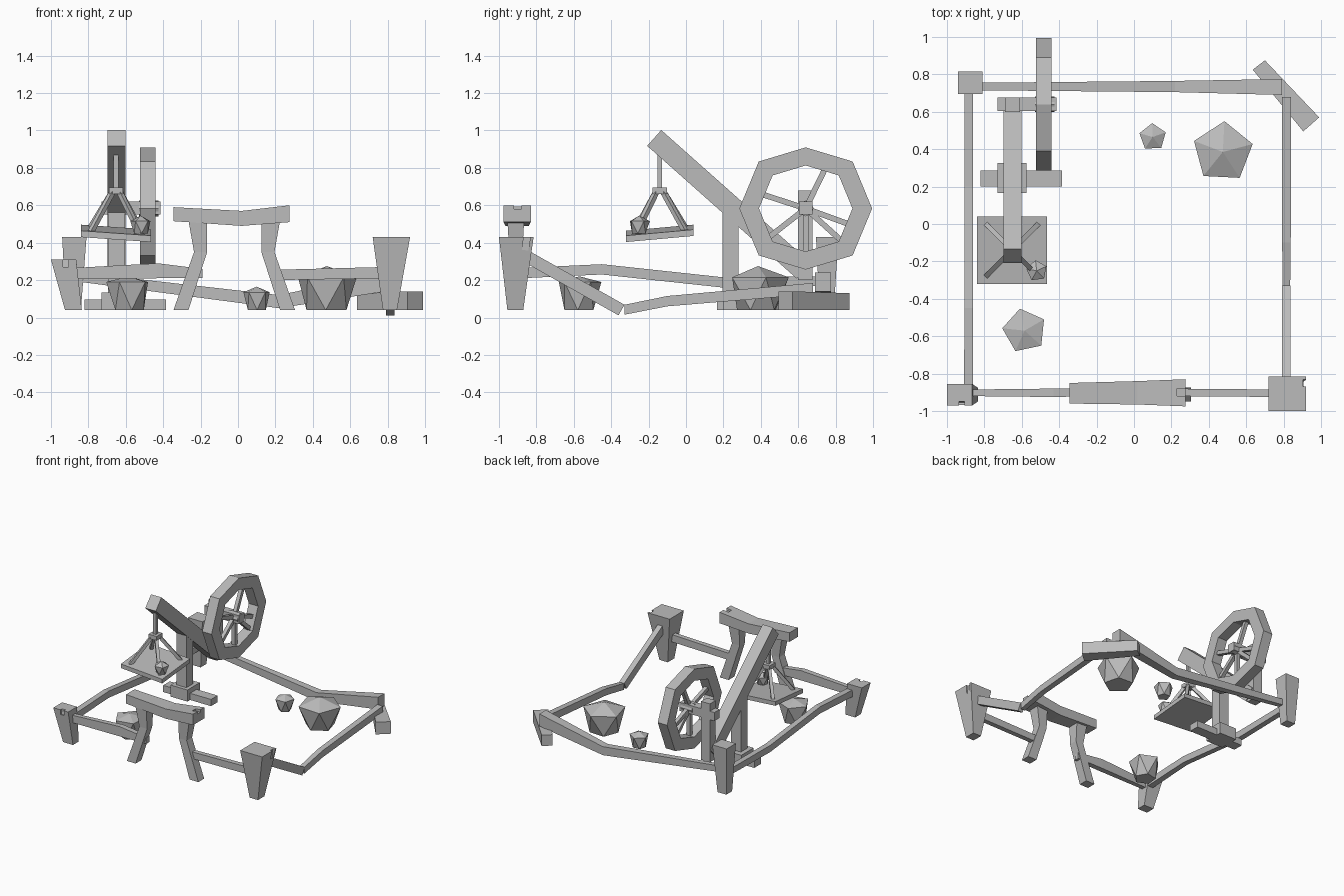
import bpy, bmesh, math
from mathutils import Vector

cube = bpy.data.objects.get("Cube")
if cube:
    bpy.data.objects.remove(cube, do_unlink=True)

grey = bpy.data.materials.new("plain grey")
grey.use_nodes = True
grey.diffuse_color = (0.5, 0.5, 0.5, 1)
grey.node_tree.nodes["Principled BSDF"].inputs["Base Color"].default_value = (0.5, 0.5, 0.5, 1)


def loft(name, rings, closed=False):
    """Skin a list of equal rings; cap the ends unless closed."""
    bm = bmesh.new()
    vs = [[bm.verts.new(p) for p in r] for r in rings]
    n = len(vs[0])
    pairs = list(zip(vs, vs[1:])) + ([(vs[-1], vs[0])] if closed else [])
    for a, b in pairs:
        for i in range(n):
            j = (i + 1) % n
            bm.faces.new((a[i], a[j], b[j], b[i]))
    if not closed:
        bm.faces.new(vs[0])
        bm.faces.new(vs[-1])
    return finish(name, bm)


def finish(name, bm):
    bmesh.ops.recalc_face_normals(bm, faces=bm.faces)
    me = bpy.data.meshes.new(name)
    bm.to_mesh(me)
    bm.free()
    me.materials.append(grey)
    ob = bpy.data.objects.new(name, me)
    bpy.context.collection.objects.link(ob)
    return ob


def rect(axis, pos, a0, a1, b0, b1):
    """Rectangle square to an axis; a and b run along the other two axes."""
    ring = []
    for a, b in ((a0, b0), (a1, b0), (a1, b1), (a0, b1)):
        p = [a, b]
        p.insert(axis, pos)
        ring.append(p)
    return ring


def beam(name, axis, *sections):
    return loft(name, [rect(axis, *s) for s in sections])


def box(name, x0, x1, y0, y1, z0, z1):
    return beam(name, 0, (x0, y0, y1, z0, z1), (x1, y0, y1, z0, z1))


def strut(name, start, end, w, h):
    """Square-cut bar between two points."""
    start, end = Vector(start), Vector(end)
    d = (end - start).normalized()
    side = d.cross((0, 0, 1))
    side = side.normalized() if side.length > 0.01 else Vector((1, 0, 0))
    up = side.cross(d)
    return loft(name, [[c + side * w / 2 * i + up * h / 2 * j
                        for i, j in ((-1, -1), (1, -1), (1, 1), (-1, 1))] for c in (start, end)])


def notch(ob, start, end, size):
    """Cut a small splintered nick out of a part."""
    cutter = strut("cutter", start, end, size, size)
    cutter.hide_render = True
    mod = ob.modifiers.new("nick", "BOOLEAN")
    mod.operation, mod.object, mod.solver = "DIFFERENCE", cutter, "EXACT"
    bpy.context.view_layer.objects.active = ob
    bpy.ops.object.modifier_apply(modifier=mod.name)
    bpy.data.objects.remove(cutter, do_unlink=True)


# Corner posts, wider at the top
right_post = beam("front_right_post", 2, (0.04, 0.775, 0.85, -0.955, -0.87),
                  (0.43, 0.72, 0.92, -1.0, -0.815))
left_post = beam("front_left_post", 2, (0.04, -0.925, -0.835, -0.95, -0.875),
                 (0.31, -1.0, -0.865, -0.97, -0.855))
beam("back_left_post", 2, (0.04, -0.92, -0.84, 0.715, 0.79), (0.43, -0.94, -0.81, 0.695, 0.815))
notch(right_post, (0.92, -0.86, 0.36), (0.92, -0.84, 0.5), 0.035)
notch(left_post, (-0.92, -0.97, 0.27), (-0.92, -0.95, 0.4), 0.03)

# Fallen post lying on the ground
loft("fallen_post", [[(*p, 0.04), (*q, 0.04), (*q, z), (*p, z)] for p, q, z in (
    ((0.635, 0.825), (0.70, 0.875), 0.13), ((0.905, 0.495), (0.99, 0.57), 0.14))])

# Fence rails
beam("front_left_rail", 0, (-0.88, -0.92, -0.885, 0.205, 0.265),
     (-0.43, -0.925, -0.88, 0.21, 0.29), (-0.19, -0.92, -0.88, 0.21, 0.26))
beam("front_right_rail", 0, (0.19, -0.92, -0.88, 0.2, 0.255),
     (0.78, -0.925, -0.885, 0.21, 0.27))
beam("left_rail", 1, (-0.88, -0.91, -0.86, 0.21, 0.265), (-0.45, -0.905, -0.86, 0.23, 0.285),
     (0.2, -0.905, -0.86, 0.16, 0.215), (0.73, -0.905, -0.86, 0.17, 0.22))
beam("back_rail", 0, (-0.84, 0.715, 0.755, 0.19, 0.24), (0.22, 0.705, 0.765, 0.05, 0.12),
     (0.79, 0.69, 0.775, 0.14, 0.24))
strut("right_rail_broken_front", (0.815, -0.85, 0.325), (0.815, -0.345, 0.04), 0.045, 0.065)
beam("right_rail_broken_back", 1, (-0.33, 0.795, 0.835, 0.015, 0.068),
     (-0.1, 0.792, 0.838, 0.06, 0.115), (0.68, 0.79, 0.84, 0.125, 0.185))

# Gateway: two bowed legs and a sagging lintel
for side, name in ((-1, "left"), (1, "right")):
    beam("gate_leg_" + name, 2,
         (0.04, side * 0.345 - (side > 0) * 0.04, side * 0.265 - (side > 0) * 0.04, -0.95, -0.875),
         (0.35, side * 0.235 - (side > 0) * 0.04, side * 0.165 - (side > 0) * 0.04, -0.945, -0.875),
         (0.52, side * 0.265 - (side > 0) * 0.04, side * 0.165 - (side > 0) * 0.04, -0.955, -0.865))
lintel = beam("gate_lintel", 0, (-0.345, -0.96, -0.85, 0.515, 0.59),
              (0.02, -0.965, -0.84, 0.49, 0.57), (0.275, -0.975, -0.83, 0.51, 0.6))
notch(lintel, (0.23, -0.9, 0.6), (0.3, -0.9, 0.6), 0.04)


# Rocks: five-sided, faceted, narrow at the base
def rock(name, x, y, r, z0, z_ring, z_top, turn):
    bm = bmesh.new()

    def ring(radius, z, offset):
        angles = [math.radians(turn + offset + 72 * i) for i in range(5)]
        return [bm.verts.new((x + radius * math.cos(a), y + radius * math.sin(a), z)) for a in angles]
    low, high = ring(r * 0.68, z0, 36), ring(r, z_ring, 0)
    top = bm.verts.new((x, y, z_top))
    bm.faces.new(low)
    for i in range(5):
        j = (i + 1) % 5
        bm.faces.new((high[i], high[j], top))
        bm.faces.new((high[i], low[i], high[j]))
        bm.faces.new((low[i], low[j], high[j]))
    finish(name, bm)


rock("large_rock", 0.475, 0.385, 0.165, 0.04, 0.215, 0.275, 15)
rock("front_rock", -0.585, -0.57, 0.12, 0.04, 0.19, 0.22, 30)
rock("small_rock", 0.1, 0.465, 0.074, 0.04, 0.135, 0.165, 20)
rock("weighed_rock", -0.52, -0.25, 0.057, 0.45, 0.515, 0.545, 25)

# Crane: crossed feet, upright, boom and wheel support
box("crane_foot_long", -0.82, -0.385, 0.2, 0.285, 0.04, 0.095)
box("crane_foot_short", -0.73, -0.575, 0.165, 0.325, 0.04, 0.135)
box("crane_upright", -0.695, -0.605, 0.195, 0.28, 0.09, 0.62)
strut("crane_boom", (-0.65, -0.17, 0.96), (-0.65, 0.63, 0.25), 0.095, 0.113)
box("wheel_support", -0.69, -0.61, 0.6, 0.675, 0.2, 0.68)
box("axle", -0.73, -0.415, 0.605, 0.675, 0.55, 0.62)

# Eight-sided wheel with spokes
wy, wz = 0.64, 0.583
rings = []
for i in range(8):
    a = math.radians(45 * i)
    c, s = math.cos(a), math.sin(a) * (0.92 if i in (2, 6) else 1)
    rings.append([(x, wy + r * c, wz + r * s)
                  for x, r in ((-0.525, 0.355), (-0.44, 0.355), (-0.44, 0.25), (-0.525, 0.25))])
loft("wheel_rim", rings, closed=True)
for i, deg in enumerate((64, 162, 218, 270, 318, 340)):
    a = math.radians(deg)
    strut(f"wheel_spoke_{i + 1}", (-0.48, wy, wz),
          (-0.48, wy + 0.25 * math.cos(a), wz + 0.25 * math.sin(a)), 0.03, 0.03)
loft("wheel_hub", [[(x, wy + 0.042 * math.cos(math.pi / 4 * i), wz + 0.042 * math.sin(math.pi / 4 * i))
                    for i in range(8)] for x in (-0.53, -0.425)])

# Hanging tray, tilted, with its rope and four stays
px, py = -0.652, -0.14


def tray_z(x, y):
    return 0.45 - 0.07 * (x - px) + 0.09 * (y - py)


corners = [(-0.84, -0.32), (-0.465, -0.32), (-0.465, 0.04), (-0.84, 0.04)]
loft("tray", [[(x, y, tray_z(x, y) + dz) for x, y in corners] for dz in (-0.017, 0.017)])
box("stay_block", px - 0.037, px + 0.037, py - 0.038, py + 0.038, 0.66, 0.695)
strut("rope", (px, py, 0.68), (px, py, 0.9), 0.025, 0.025)
for i, (sx, sy) in enumerate(((-1, -1), (1, -1), (1, 1), (-1, 1))):
    x, y = px + 0.14 * sx, py + 0.14 * sy
    strut(f"tray_stay_{i + 1}", (px + 0.02 * sx, py + 0.02 * sy, 0.67), (x, y, tray_z(x, y)), 0.025, 0.025)
